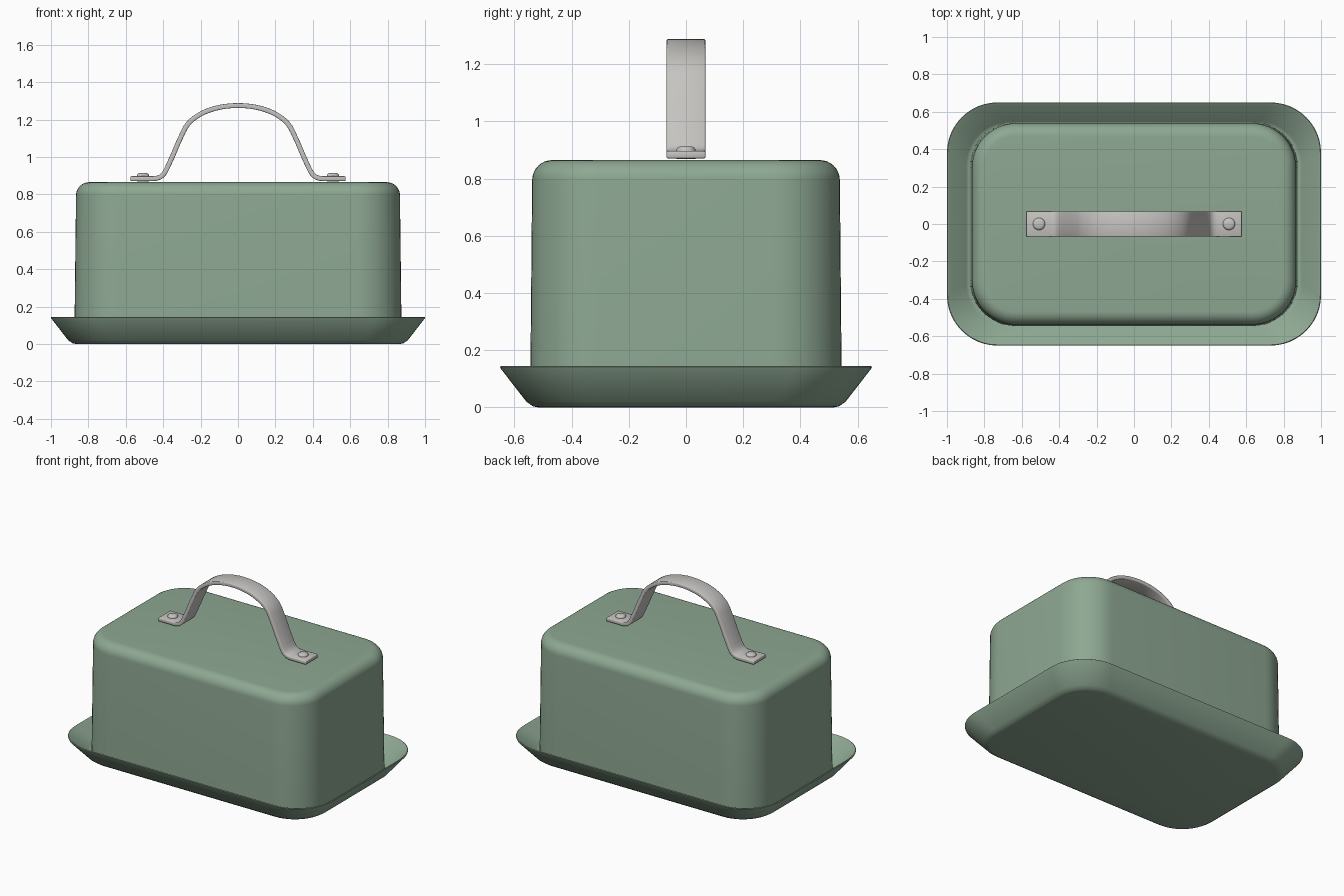
import bpy, bmesh, math
from mathutils import Vector
from mathutils.geometry import interpolate_bezier

cube = bpy.data.objects.get("Cube")
if cube:
    bpy.data.objects.remove(cube)


def make_material(name, color, metallic, rough):
    mat = bpy.data.materials.new(name)
    mat.use_nodes = True
    mat.diffuse_color = color
    bsdf = mat.node_tree.nodes["Principled BSDF"]
    bsdf.inputs["Base Color"].default_value = color
    bsdf.inputs["Metallic"].default_value = metallic
    bsdf.inputs["Roughness"].default_value = rough
    return mat


green = make_material("sage green enamel", (0.27, 0.39, 0.29, 1), 0, 0.4)
steel = make_material("brushed steel", (0.56, 0.55, 0.53, 1), 0, 0.4)


def finish(name, bm, mat):
    bmesh.ops.recalc_face_normals(bm, faces=bm.faces[:])
    mesh = bpy.data.meshes.new(name)
    bm.to_mesh(mesh)
    bm.free()
    mesh.materials.append(mat)
    obj = bpy.data.objects.new(name, mesh)
    bpy.context.collection.objects.link(obj)
    return obj


def smooth(obj, angle=35):
    bpy.ops.object.select_all(action="DESELECT")
    obj.select_set(True)
    bpy.context.view_layer.objects.active = obj
    bpy.ops.object.shade_smooth_by_angle(angle=math.radians(angle))


def rounded_ring(bm, hx, hy, radius, z, steps=12):
    """Ring of vertices around a rounded rectangle."""
    ring = []
    for quarter, (sx, sy) in enumerate([(1, 1), (-1, 1), (-1, -1), (1, -1)]):
        for i in range(steps + 1):
            a = (quarter + i / steps) * math.pi / 2
            ring.append(bm.verts.new((sx * (hx - radius) + radius * math.cos(a),
                                      sy * (hy - radius) + radius * math.sin(a), z)))
    return ring


def loft(name, sections, mat):
    """Skin rounded rectangles (half x, half y, radius, z) and cap both ends."""
    bm = bmesh.new()
    rings = [rounded_ring(bm, *s) for s in sections]
    for a, b in zip(rings, rings[1:]):
        for i in range(len(a)):
            j = (i + 1) % len(a)
            bm.faces.new((a[i], a[j], b[j], b[i]))
    bm.faces.new(rings[0])
    bm.faces.new(rings[-1])
    obj = finish(name, bm, mat)
    smooth(obj)
    return obj


# Flared tray: underside, thin rim, sloping inside, floor
loft("tray", [
    (0.865, 0.515, 0.20, 0), (0.885, 0.535, 0.22, 0.004), (0.908, 0.558, 0.24, 0.02),
    (0.998, 0.648, 0.27, 0.136), (1.0, 0.65, 0.27, 0.142), (0.996, 0.646, 0.266, 0.145),
    (0.988, 0.638, 0.26, 0.142), (0.897, 0.547, 0.23, 0.032),
    (0.885, 0.535, 0.22, 0.025), (0.86, 0.51, 0.20, 0.022)], green)

# Hollow lid: inner cavity, lower edge, tapered wall, rounded shoulder
top_z, shoulder = 0.865, 0.07
lid = [(0.80, 0.475, 0.19, 0.835), (0.84, 0.515, 0.23, 0.79),
       (0.852, 0.522, 0.22, 0.026), (0.875, 0.545, 0.24, 0.026)]
for i in range(9):
    a = i / 8 * math.pi / 2
    inset = shoulder * (1 - math.cos(a))
    lid.append((0.866 - inset, 0.538 - inset, 0.235 - inset,
                top_z - shoulder + shoulder * math.sin(a)))
loft("lid", lid, green)

# Handle: a bent strap following a mirrored curve
bezier = [
    [(0.575, 0.884), (0.54, 0.884), (0.50, 0.884), (0.46, 0.884)],
    [(0.46, 0.884), (0.405, 0.884), (0.395, 0.905), (0.37, 0.96)],
    [(0.37, 0.96), (0.345, 1.01), (0.325, 1.07), (0.29, 1.14)],
    [(0.29, 1.14), (0.255, 1.22), (0.14, 1.275), (0.0, 1.275)]]
half = []
for seg, count in zip(bezier, (2, 9, 4, 13)):
    pts = interpolate_bezier(*[Vector((x, 0, z)) for x, z in seg], count)
    half += pts if not half else pts[1:]
path = half + [Vector((-p.x, 0, p.z)) for p in reversed(half[:-1])]

bm = bmesh.new()
rows = [[bm.verts.new((p.x, y, p.z)) for y in (-0.068, 0.068)] for p in path]
for a, b in zip(rows, rows[1:]):
    bm.faces.new((a[0], a[1], b[1], b[0]))
handle = finish("handle", bm, steel)
solid = handle.modifiers.new("thickness", "SOLIDIFY")
solid.thickness = 0.026
solid.offset = 0
bevel = handle.modifiers.new("soft edges", "BEVEL")
bevel.width = 0.005
bevel.segments = 2
bevel.limit_method = "ANGLE"
bevel.angle_limit = math.radians(50)
smooth(handle, 40)

# Low domed rivets on the handle tabs
for side, x in (("left", 0.508), ("right", -0.508)):
    bm = bmesh.new()
    rings = []
    for r, z in ((0.033, 0.868), (0.033, 0.902), (0.029, 0.909), (0.02, 0.913)):
        rings.append([bm.verts.new((x + r * math.cos(k * math.tau / 24),
                                    r * math.sin(k * math.tau / 24), z)) for k in range(24)])
    for a, b in zip(rings, rings[1:]):
        for k in range(24):
            bm.faces.new((a[k], a[k - 1], b[k - 1], b[k]))
    bm.faces.new(rings[0])
    bm.faces.new(rings[-1])
    smooth(finish(side + "_rivet", bm, steel), 40)
